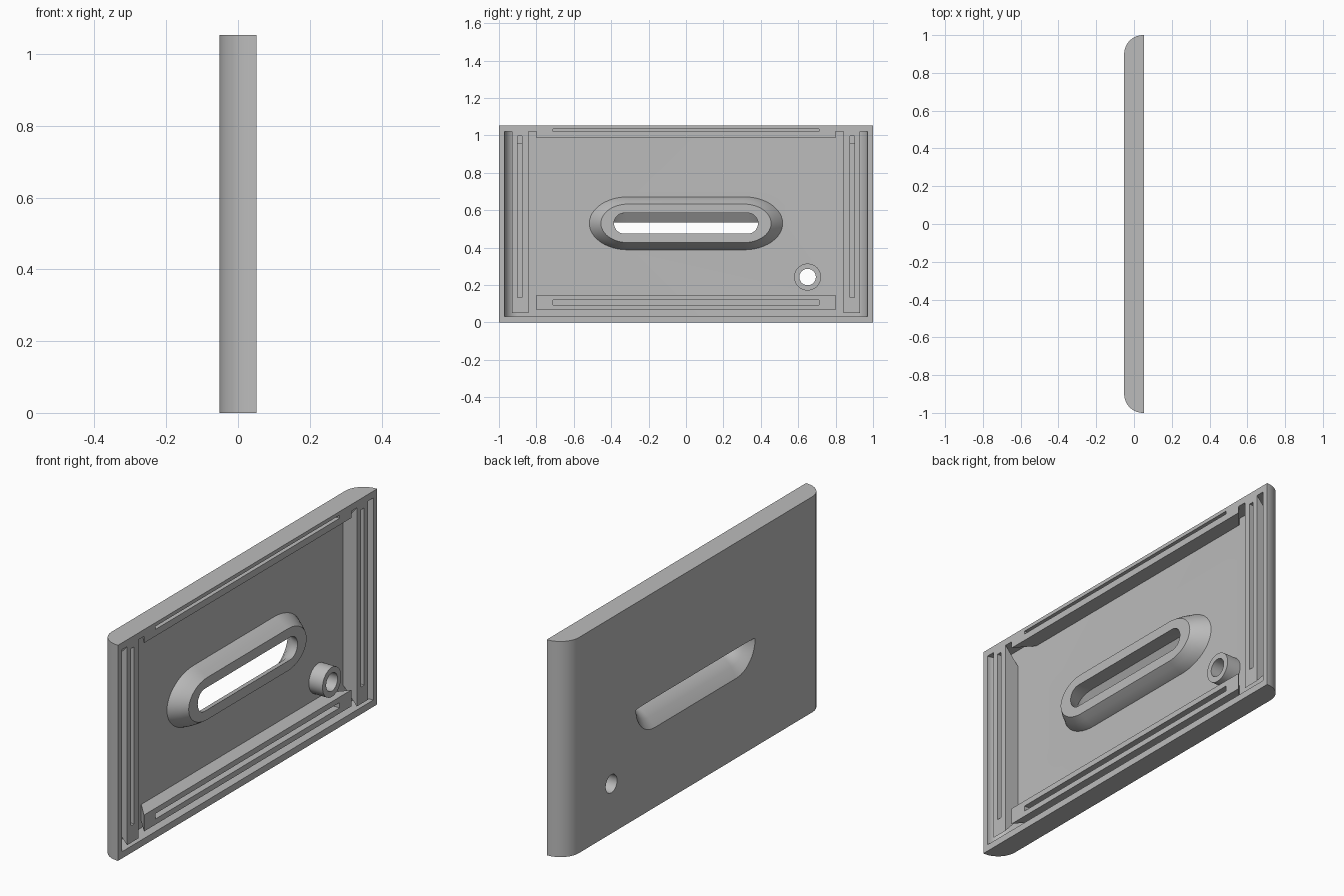
import bpy, bmesh, math

cube = bpy.data.objects.get("Cube")
if cube:
    bpy.data.objects.remove(cube)

grey = bpy.data.materials.new("plain_grey")
grey.use_nodes = True
grey.diffuse_color = (0.5, 0.5, 0.5, 1)
grey.node_tree.nodes["Principled BSDF"].inputs["Base Color"].default_value = (0.5, 0.5, 0.5, 1)

HX = 0.052            # half the cover depth
HEIGHT = 1.053
FLOOR = -0.022        # inner surface of the panel
MID = 0.53            # height of the grip centre


def loft(name, rings):
    """Closed solid through rings of equal point count."""
    bm = bmesh.new()
    loops = [[bm.verts.new(p) for p in ring] for ring in rings]
    n = len(loops[0])
    for a, b in zip(loops, loops[1:]):
        for i in range(n):
            j = (i + 1) % n
            bm.faces.new((a[i], a[j], b[j], b[i]))
    bm.faces.new(loops[0])
    bm.faces.new(loops[-1])
    bmesh.ops.recalc_face_normals(bm, faces=bm.faces)
    mesh = bpy.data.meshes.new(name)
    bm.to_mesh(mesh)
    bm.free()
    mesh.materials.append(grey)
    ob = bpy.data.objects.new(name, mesh)
    bpy.context.collection.objects.link(ob)
    return ob


def activate(ob):
    bpy.ops.object.select_all(action='DESELECT')
    ob.select_set(True)
    bpy.context.view_layer.objects.active = ob


def combine(ob, other, operation='DIFFERENCE'):
    """Apply a boolean and discard the helper."""
    activate(ob)
    mod = ob.modifiers.new("cut", 'BOOLEAN')
    mod.operation, mod.object, mod.solver = operation, other, 'EXACT'
    bpy.ops.object.modifier_apply(modifier=mod.name)
    bpy.data.objects.remove(other)


def block(name, y0, y1, z0, z1, x0, x1, ty=0, tz=0):
    """Box whose deep end shrinks by ty, tz at each end."""
    def rect(x, a, b):
        return [(x, y0 + a, z0 + b), (x, y1 - a, z0 + b),
                (x, y1 - a, z1 - b), (x, y0 + a, z1 - b)]
    return loft(name, [rect(x0, ty, tz), rect(x1, 0, 0)])


def round_prism(name, half_y, back, front, radius, z0, z1):
    """Upright prism with both rear corners rounded."""
    arc = [math.radians(90 * i / 16) for i in range(17)]
    side = [(back + radius * (1 - math.sin(t)), half_y - radius * (1 - math.cos(t))) for t in arc]
    pts = [(front, half_y)] + side
    pts += [(x, -y) for x, y in reversed(pts)]
    return loft(name, [[(x, y, z) for x, y in pts] for z in (z0, z1)])


def slot_ring(x, centre, a, low, up):
    """Stadium with elliptical ends, separate lower and upper heights."""
    pts = []
    for sign, start in ((1, -90), (-1, 90)):
        for i in range(25):
            t = math.radians(start + 180 * i / 24)
            s = math.sin(t)
            pts.append((x, sign * centre + a * math.cos(t), MID + s * (up if s > 0 else low)))
    return pts


def cylinder(name, radius, x0, x1):
    ang = [2 * math.pi * i / 48 for i in range(48)]
    return loft(name, [[(x, 0.65 + radius * math.cos(t), 0.243 + radius * math.sin(t))
                        for t in ang] for x in (x0, x1)])


# Cover shell, open on the +x side
shell = round_prism("cover_shell", 1.0, -HX, HX, 0.1, 0, HEIGHT)
combine(shell, round_prism("cavity", 0.97, FLOOR, HX + 0.1, 0.07, 0.033, 1.02))
combine(shell, block("top_slot", -0.71, 0.71, 1.02, 1.035, 0, HX + 0.1))

# Grip surround: a raised oval with sloping sides
grip = loft("grip_surround", [
    slot_ring(FLOOR - 0.01, 0.31, 0.215, 0.145, 0.145),
    slot_ring(FLOOR + 0.015, 0.31, 0.195, 0.137, 0.137),
    slot_ring(FLOOR + 0.045, 0.31, 0.172, 0.122, 0.122),
    slot_ring(HX, 0.31, 0.145, 0.103, 0.103)])
combine(shell, grip, 'UNION')

# Screw boss with a through hole
combine(shell, cylinder("screw_boss", 0.072, FLOOR - 0.01, HX), 'UNION')
combine(shell, cylinder("screw_hole", 0.044, -0.2, 0.2))

# Finger scoop: flares downward to the outside, closed by a slope above
scoop = loft("scoop", [
    slot_ring(-HX - 0.01, 0.315, 0.15, 0.145, 0.001),
    slot_ring(-HX, 0.315, 0.145, 0.14, 0.004),
    slot_ring(-0.02, 0.32, 0.105, 0.098, 0.055),
    slot_ring(0.015, 0.325, 0.075, 0.068, 0.055),
    slot_ring(HX, 0.33, 0.055, 0.055, 0.055),
    slot_ring(HX + 0.05, 0.33, 0.055, 0.055, 0.055)])
combine(shell, scoop)
activate(shell)
bpy.ops.object.shade_smooth_by_angle(angle=math.radians(28))

# Slotted rails; their deep ends taper inward
block("top_rail", -0.8, 0.8, 0.987, 1.02, FLOOR - 0.005, HX, ty=0.09)
bottom = block("bottom_rail", -0.8, 0.8, 0.067, 0.147, FLOOR - 0.005, HX, ty=0.09)
combine(bottom, block("bottom_slot", -0.71, 0.71, 0.094, 0.12, 0, HX + 0.1))
for name, s in (("rear_rail", 1), ("front_rail", -1)):
    y0, y1 = sorted((s * 0.843, s * 0.93))
    rail = block(name, y0, y1, 0.05, 1.02, FLOOR - 0.005, HX, tz=0.09)
    a, b = sorted((s * 0.876, s * 0.9))
    combine(rail, block("side_slot", a, b, 0.133, 0.998, 0, HX + 0.1))
